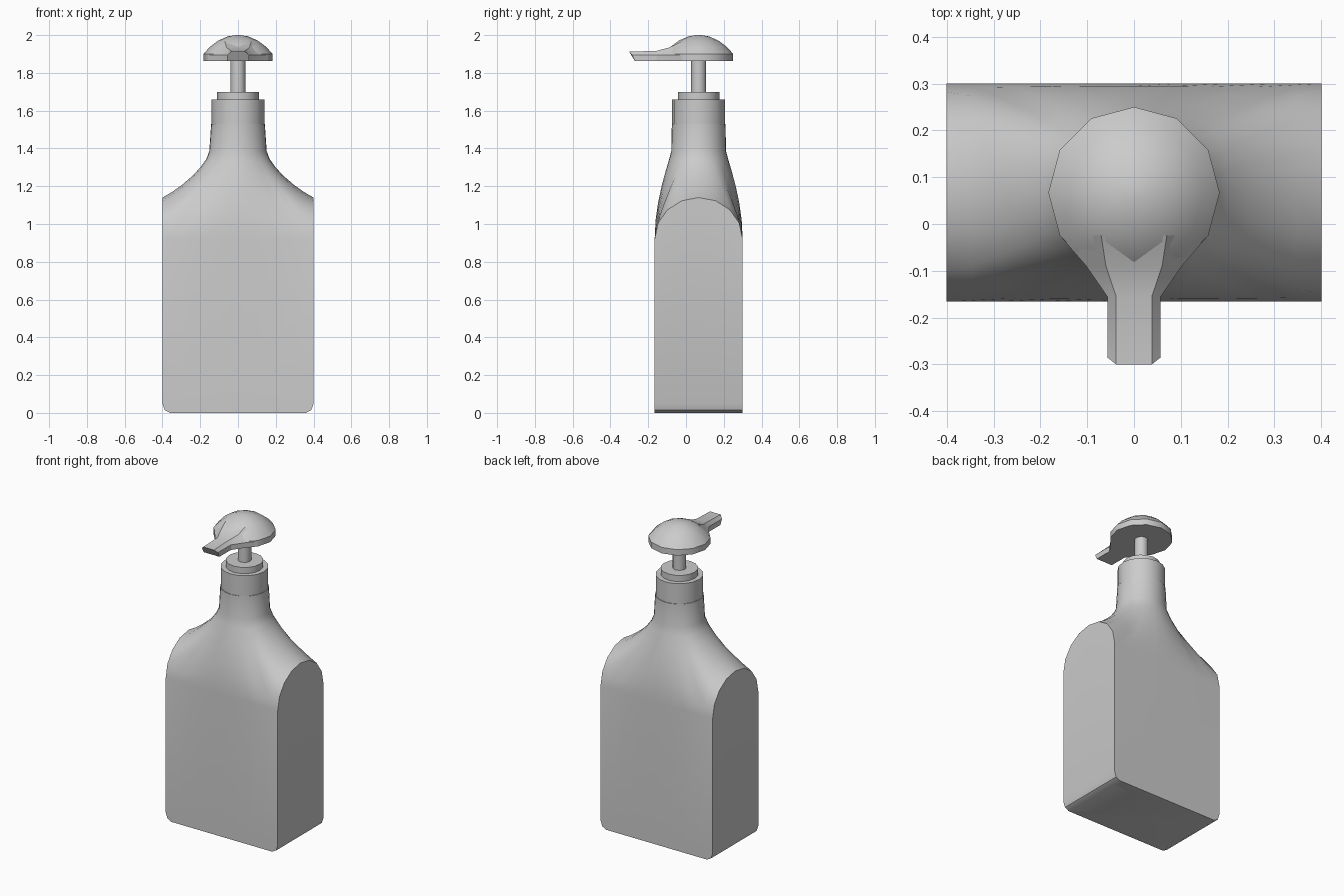
import bpy, bmesh
from math import sin, cos, pi, radians
from mathutils import Vector

if "Cube" in bpy.data.objects:
    bpy.data.objects.remove(bpy.data.objects["Cube"])

CY = 0.067            # bottle axis in y
W, D = 0.4, 0.233     # body half width and half depth
EAVE, RISE = 0.92, 0.22

grey = bpy.data.materials.new("plain_grey")
grey.use_nodes = True
grey.diffuse_color = (0.6, 0.6, 0.6, 1)
grey.node_tree.nodes["Principled BSDF"].inputs["Base Color"].default_value = (0.6, 0.6, 0.6, 1)


def loft(name, rings, angle=35):
    """Skin a list of equal-length point rings and cap both ends."""
    bm = bmesh.new()
    rows = [[bm.verts.new(p) for p in ring] for ring in rings]
    n = len(rows[0])
    for a, b in zip(rows, rows[1:]):
        for i in range(n):
            j = (i + 1) % n
            bm.faces.new((a[i], a[j], b[j], b[i]))
    bm.faces.new(rows[0][::-1])
    bm.faces.new(rows[-1])
    bmesh.ops.recalc_face_normals(bm, faces=bm.faces)
    mesh = bpy.data.meshes.new(name)
    bm.to_mesh(mesh)
    bm.free()
    mesh.materials.append(grey)
    obj = bpy.data.objects.new(name, mesh)
    bpy.context.collection.objects.link(obj)
    bpy.ops.object.select_all(action='DESELECT')
    obj.select_set(True)
    bpy.context.view_layer.objects.active = obj
    bpy.ops.object.shade_smooth_by_angle(angle=radians(angle))
    return obj


def circle(r, z, n=12):
    return [Vector((r * cos(2 * pi * i / n), CY + r * sin(2 * pi * i / n), z)) for i in range(n)]


def turned(name, profile, n=12, angle=35):
    return loft(name, [circle(r, z, n) for r, z in profile], angle)


# Bottle: arched sides, flat front and back, blended into a round neck
SEG = 8
edge = []
for side in (1, -1):
    for i in range(SEG):
        a = pi * i / SEG
        edge.append(Vector((side * W, -side * D * cos(a), EAVE + RISE * sin(a))))
    for i in range(SEG):
        edge.append(Vector((side * W * (1 - 2 * i / SEG), side * D, EAVE)))


def flat_ring(scale, z):
    return [Vector((p.x * scale, p.y + CY, z)) for p in edge]


def blend_ring(t):
    ring = []
    for i, p in enumerate(edge):
        a = -pi / 4 + 2 * pi * i / len(edge)
        neck = Vector((0.152 * cos(a), 0.145 * sin(a), 1.385))
        lift = 0.05 + 0.16 * (1 - abs(p.x) / W)
        p1 = Vector((p.x * 0.75, p.y, p.z + lift))
        p2 = Vector((neck.x * 1.08, neck.y * 1.12, 1.31))
        q = p * (1 - t) ** 3 + p1 * 3 * t * (1 - t) ** 2 + p2 * 3 * t * t * (1 - t) + neck * t ** 3
        ring.append(q + Vector((0, CY, 0)))
    return ring


def neck_ring(r, z):
    n = len(edge)
    return [Vector((r * cos(2 * pi * i / n - pi / 4), CY + r * sin(2 * pi * i / n - pi / 4), z))
            for i in range(n)]


rings = [flat_ring(0.9, 0), flat_ring(0.97, 0.015), flat_ring(1, 0.05)]
rings += [blend_ring(i / 6) for i in range(7)]
rings += [neck_ring(0.142, 1.53)]
loft("bottle", rings, 40)

# Pump: collar, step and stem
turned("collar", [(0.14, 1.52), (0.14, 1.66)], 16)
turned("collar_step", [(0.11, 1.65), (0.11, 1.70)], 16)
turned("pump_stem", [(0.04, 1.69), (0.04, 1.88)])

# Domed press head
turned("pump_head", [(0.183, 1.862), (0.183, 1.90), (0.15, 1.937), (0.105, 1.971),
                     (0.055, 1.993), (0.012, 2.0)], 12, 40)


# Spout: six-sided sections, flaring into the head, with an undercut tip
def section(low, mid, top, w, wt, zt):
    half = [(w, low, 1.862), (w, mid, 1.895), (wt, top, zt)]
    return [Vector(p) for p in half] + [Vector((-x, y, z)) for x, y, z in reversed(half)]


loft("spout", [section(-0.27, -0.285, -0.30, 0.057, 0.038, 1.912),
               section(-0.155, -0.155, -0.155, 0.057, 0.038, 1.917),
               section(-0.09, -0.09, -0.09, 0.102, 0.06, 1.934),
               section(-0.025, -0.025, -0.025, 0.158, 0.07, 1.965)], 30)
